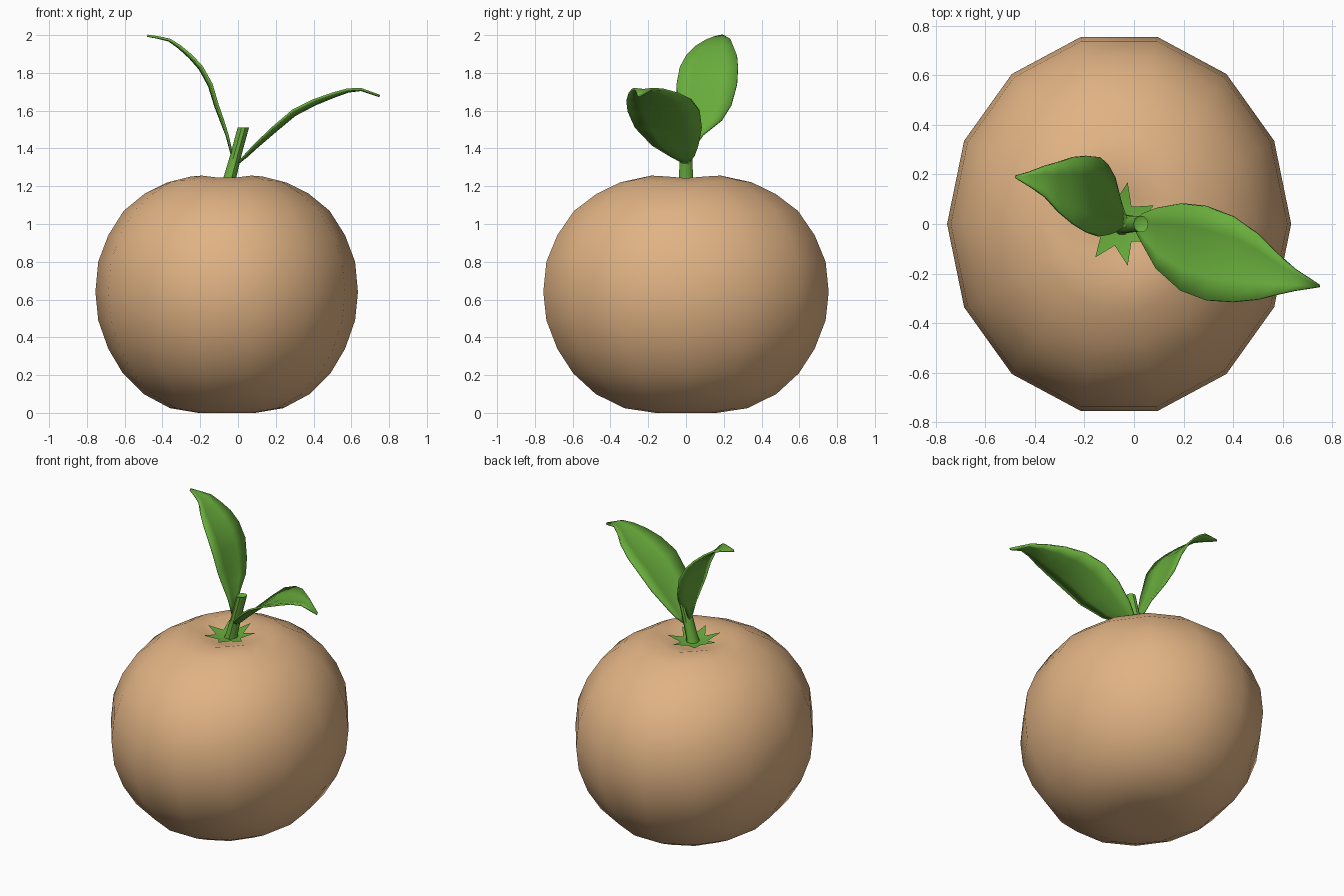
import bpy, bmesh, math

if "Cube" in bpy.data.objects:
    bpy.data.objects.remove(bpy.data.objects["Cube"])

SIDES = 14
CX = -0.06      # fruit axis
YS = 1.115      # fruit is deeper than wide


def material(name, rgb):
    m = bpy.data.materials.new(name)
    m.diffuse_color = (*rgb, 1)
    m.use_nodes = True
    m.node_tree.nodes["Principled BSDF"].inputs["Base Color"].default_value = m.diffuse_color
    return m


SKIN = material("skin", (0.75, 0.45, 0.23))
GREEN = material("leaf_green", (0.14, 0.42, 0.045))


def finish(name, bm, mat, angle=60):
    bmesh.ops.recalc_face_normals(bm, faces=bm.faces)
    me = bpy.data.meshes.new(name)
    bm.to_mesh(me)
    bm.free()
    ob = bpy.data.objects.new(name, me)
    bpy.context.collection.objects.link(ob)
    me.materials.append(mat)
    bpy.ops.object.select_all(action='DESELECT')
    ob.select_set(True)
    bpy.context.view_layer.objects.active = ob
    bpy.ops.object.shade_smooth_by_angle(angle=math.radians(angle))
    return ob


def bridge(bm, a, b):
    n = len(a)
    for i in range(n):
        bm.faces.new((a[i], a[(i + 1) % n], b[(i + 1) % n], b[i]))


def fan(bm, ring, centre):
    c = bm.verts.new(centre)
    for i in range(len(ring)):
        bm.faces.new((ring[i], ring[(i + 1) % len(ring)], c))


# Fruit: lathed profile (radius, z), dimpled on top with a slightly uneven rim
profile = [(0.15, 0), (0.30, 0.025), (0.44, 0.10), (0.55, 0.21), (0.627, 0.34),
           (0.68, 0.49), (0.695, 0.64), (0.68, 0.80), (0.627, 0.94),
           (0.545, 1.07), (0.435, 1.16), (0.32, 1.225), (0.21, 1.25), (0.12, 1.225)]
bm = bmesh.new()
rings = []
for r, z in profile:
    ring = []
    for k in range(SIDES):
        a = 2 * math.pi * k / SIDES
        dz = -0.007 * math.cos(4 * a) if r < 0.33 and 1.22 < z and r > 0.13 else 0
        ring.append(bm.verts.new((CX + r * math.cos(a), YS * r * math.sin(a), z + dz)))
    rings.append(ring)
for a, b in zip(rings, rings[1:]):
    bridge(bm, a, b)
fan(bm, rings[0], (CX, 0, 0.01))
fan(bm, rings[-1], (CX, 0, 1.20))
finish("fruit", bm, SKIN)

# Calyx: seven-pointed star lying in the dimple
bm = bmesh.new()
star = []
for k in range(SIDES):
    a = 2 * math.pi * k / SIDES
    r, z = (0.155, 1.25) if k % 2 else (0.08, 1.226)
    star.append(bm.verts.new((CX + r * math.cos(a), YS * r * math.sin(a), z)))
fan(bm, star, (CX, 0, 1.212))
finish("calyx", bm, GREEN)

# Stem: leaning tube with a slightly sunken cut end (x, z, radius)
bm = bmesh.new()
rings = []
for x, z, r in [(-0.052, 1.20, 0.042), (-0.042, 1.25, 0.034), (-0.01, 1.37, 0.030),
                (0.028, 1.51, 0.030), (0.027, 1.505, 0.022)]:
    rings.append([bm.verts.new((x + r * math.cos(a), 1.15 * r * math.sin(a), z))
                  for a in (2 * math.pi * k / 10 for k in range(10))])
for a, b in zip(rings, rings[1:]):
    bridge(bm, a, b)
bm.faces.new(rings[0])
bm.faces.new(rings[-1])
finish("stem", bm, GREEN, 40)


# Leaves: strips across stations (x, z, y_low, y_high), cupped along the midrib
def leaf(name, stations, cup):
    bm = bmesh.new()
    rows = []
    for x, z, y0, y1 in stations:
        row = []
        for j in range(5):
            t = j / 4
            s = 4 * t * (1 - t) * (y1 - y0)
            row.append(bm.verts.new((x + cup[0] * s, y0 + (y1 - y0) * t, z + cup[1] * s)))
        rows.append(row)
    for a, b in zip(rows, rows[1:]):
        for j in range(4):
            bm.faces.new((a[j], a[j + 1], b[j + 1], b[j]))
    ob = finish(name, bm, GREEN)
    mod = ob.modifiers.new("thickness", 'SOLIDIFY')
    mod.thickness = 0.012
    mod.offset = 0


leaf("right_leaf", [(0.0, 1.325, -0.015, 0.015), (0.04, 1.365, -0.09, 0.045),
                    (0.09, 1.42, -0.18, 0.065), (0.19, 1.515, -0.27, 0.083),
                    (0.29, 1.60, -0.308, 0.072), (0.40, 1.655, -0.315, 0.03),
                    (0.50, 1.69, -0.305, -0.04), (0.58, 1.712, -0.285, -0.12),
                    (0.65, 1.715, -0.27, -0.18), (0.75, 1.678, -0.255, -0.245)],
     (0.03, -0.06))
leaf("left_leaf", [(-0.03, 1.36, -0.01, 0.015), (-0.055, 1.47, -0.02, 0.09),
                   (-0.08, 1.55, -0.035, 0.19), (-0.108, 1.63, -0.045, 0.24),
                   (-0.14, 1.74, -0.05, 0.27), (-0.19, 1.83, -0.033, 0.275),
                   (-0.245, 1.89, 0.0, 0.27), (-0.305, 1.94, 0.05, 0.25),
                   (-0.36, 1.975, 0.11, 0.235), (-0.42, 1.988, 0.15, 0.212),
                   (-0.48, 1.997, 0.187, 0.195)],
     (-0.04, -0.03))
